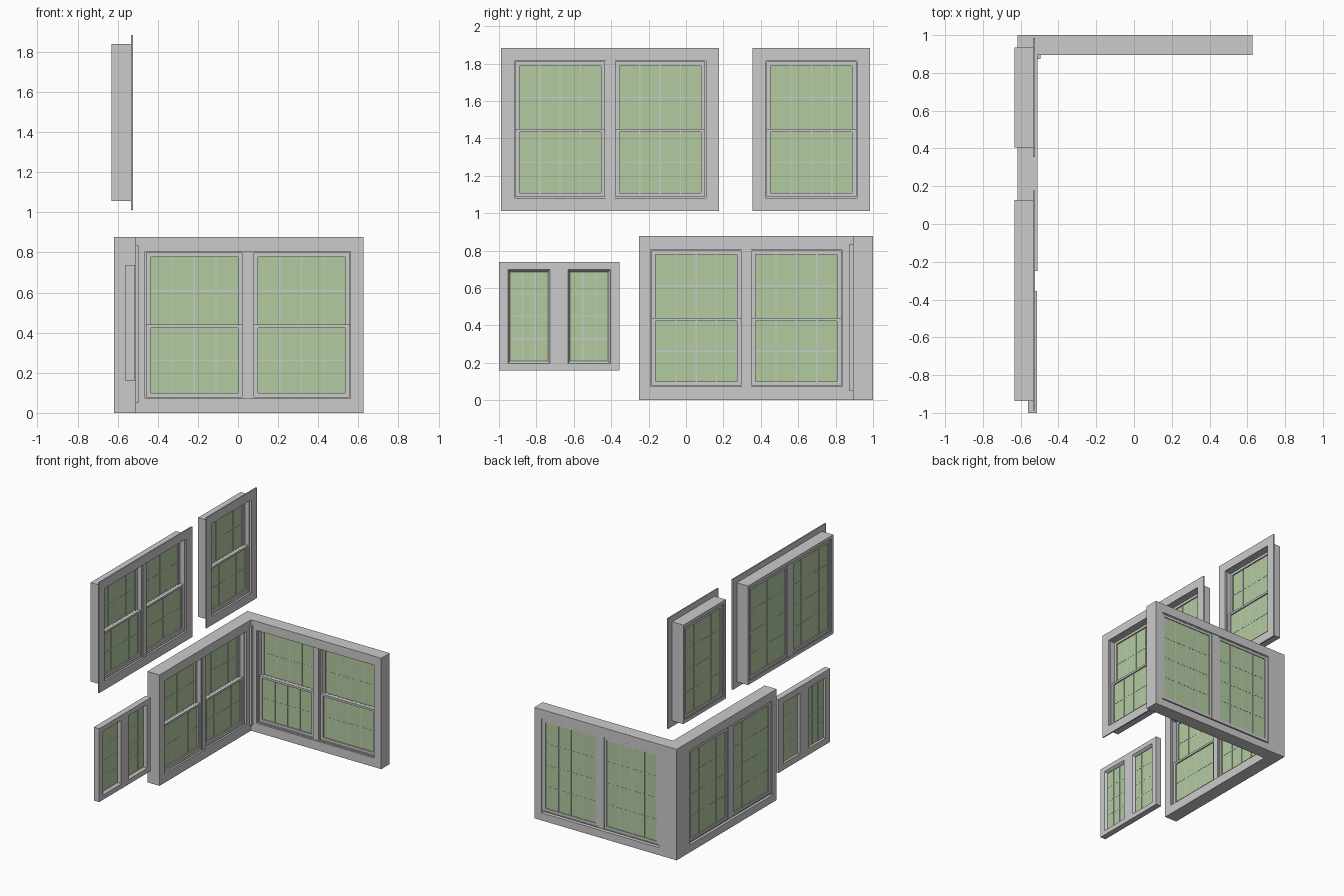
import bpy, bmesh
from mathutils import Vector

if "Cube" in bpy.data.objects:
    bpy.data.objects.remove(bpy.data.objects["Cube"])

glass_mat = bpy.data.materials.new("green_glass")
glass_mat.diffuse_color = (0.45, 0.60, 0.35, 1)
glass_mat.use_nodes = True
glass_mat.node_tree.nodes["Principled BSDF"].inputs["Base Color"].default_value = glass_mat.diffuse_color

# Wall mappings: u runs along the wall, v is up, d is depth measured from the room side
def facing_x(face):
    return lambda u, d, v: Vector((face - d, u, v))

def facing_front(face):
    return lambda u, d, v: Vector((u, face + d, v))


class Part:
    """Collects boxes and rings into one named mesh."""
    def __init__(self, name, place, mat=None):
        self.name, self.place, self.mat = name, place, mat
        self.bm = bmesh.new()

    def loop(self, r, d):
        u0, u1, v0, v1 = r
        return [self.bm.verts.new(self.place(u, d, v))
                for u, v in ((u0, v0), (u1, v0), (u1, v1), (u0, v1))]

    def bridge(self, a, b):
        for i in range(4):
            j = (i + 1) % 4
            self.bm.faces.new((a[i], a[j], b[j], b[i]))

    def box(self, r, d0, d1):
        a, b = self.loop(r, d0), self.loop(r, d1)
        self.bridge(a, b)
        self.bm.faces.new(a)
        self.bm.faces.new(b)

    def ring(self, outer, inner, d0, d1, inner_back=None):
        loops = [self.loop(outer, d0), self.loop(outer, d1),
                 self.loop(inner_back or inner, d1), self.loop(inner, d0)]
        for i in range(4):
            self.bridge(loops[i], loops[(i + 1) % 4])

    def grid(self, r, cols, rows, d0, d1, w=0.006):
        u0, u1, v0, v1 = r
        for i in range(1, cols):
            u = u0 + (u1 - u0) * i / cols
            self.box((u - w / 2, u + w / 2, v0, v1), d0, d1)
        for i in range(1, rows):
            v = v0 + (v1 - v0) * i / rows
            self.box((u0, u1, v - w / 2, v + w / 2), d0 + 0.0005, d1 - 0.0005)

    def done(self):
        bmesh.ops.recalc_face_normals(self.bm, faces=self.bm.faces)
        me = bpy.data.meshes.new(self.name)
        self.bm.to_mesh(me)
        self.bm.free()
        if self.mat:
            me.materials.append(self.mat)
        bpy.context.collection.objects.link(bpy.data.objects.new(self.name, me))


def inset(r, a, b=None):
    b = a if b is None else b
    return (r[0] + a, r[1] - a, r[2] + b, r[3] - b)


D = 0.106           # wall thickness
W, GAP = 0.49, 0.045  # window unit width, mullion width

def double_hung(name, place, u0, v0):
    r = (u0, u0 + W, v0, v0 + 0.733)
    mid = v0 + 0.36
    frame = Part(name + "_frame", place)
    sash = Part(name + "_sashes", place)
    bars = Part(name + "_glazing_bars", place)
    glass = Part(name + "_glass", place, glass_mat)
    # frame with a stepped reveal
    frame.ring(r, inset(r, 0.007), 0.015, 0.1)
    # lower sash near the room, upper sash behind it
    jamb = inset(r, 0.007)
    pane = inset(r, 0.027)
    for lo, hi, glo, ghi, d in ((jamb[2], mid + 0.008, pane[2], mid - 0.008, 0.026),
                                (mid - 0.008, jamb[3], mid + 0.008, pane[3], 0.052)):
        g = (pane[0], pane[1], glo, ghi)
        sash.ring((jamb[0], jamb[1], lo, hi), g, d, d + 0.025)
        glass.box(g, d + 0.010, d + 0.015)
        bars.grid(g, 4, 2, d + 0.008, d + 0.017)
    # full-height outer pane
    sash.ring(jamb, pane, 0.08, 0.097)
    glass.box(pane, 0.086, 0.091)
    bars.grid(pane, 4, 4, 0.084, 0.093)
    for p in (frame, sash, bars, glass):
        p.done()


def window_group(name, place, u0, v0, count):
    for i in range(count):
        double_hung(f"{name}_window_{i + 1}", place, u0 + i * (W + GAP), v0)
    if count > 1:
        m = Part(name + "_mullion", place)
        m.box((u0 + W, u0 + W + GAP, v0, v0 + 0.733), 0.008, 0.1)
        m.done()
    return (u0, u0 + count * W + (count - 1) * GAP, v0, v0 + 0.733)


# Corner walls
back = facing_front(1 - D)
side = facing_x(-0.618 + D)
for name, place, span, start in (("back_wall", back, (-0.618, 0.627), -0.463),
                                 ("side_wall", side, (-0.25, 1 - D), -0.19)):
    hole = window_group(name, place, start, 0.072, 2)
    wall = Part(name, place)
    outer = (*span, 0, 0.877)
    # outside edge of the opening slopes outward like a sill
    wall.ring(outer, hole, 0, D, (hole[0], hole[1], hole[2] - 0.012, hole[3]))
    wall.done()

# Slim post in the inner corner
post = Part("corner_post", side)
post.box((0.874, 1 - D, 0.05, 0.835), -0.016, 0)
post.done()

# Upper windows: deep jamb box with a thin casing plate on the room side
upper = facing_x(-0.632 + D + 0.002)
for name, start, count in (("upper_pair", -0.918, 2), ("upper_single", 0.425, 1)):
    hole = window_group(name, upper, start, 1.081, count)
    jamb = Part(name + "_jamb", upper)
    jamb.ring(inset(hole, -0.02, -0.025), hole, 0.01, D + 0.002)
    jamb.done()
    casing = Part(name + "_casing", upper)
    casing.ring(inset(hole, -0.07), hole, 0, 0.01)
    casing.done()

# Small fixed window with two bevelled panes
small = facing_x(-0.514)
frame = Part("small_window_frame", small)
bars = Part("small_window_glazing_bars", small)
glass = Part("small_window_glass", small, glass_mat)
for outer, g in (((-1.0, -0.678, 0.158, 0.738), (-0.942, -0.738, 0.209, 0.686)),
                 ((-0.678, -0.356, 0.158, 0.738), (-0.620, -0.416, 0.209, 0.686))):
    frame.ring(outer, inset(g, -0.011, -0.014), 0, 0.018, g)
    frame.ring(outer, g, 0.018, 0.047)
    glass.box(g, 0.022, 0.028)
    bars.grid(g, 3, 4, 0.0205, 0.0295)
for p in (frame, bars, glass):
    p.done()
